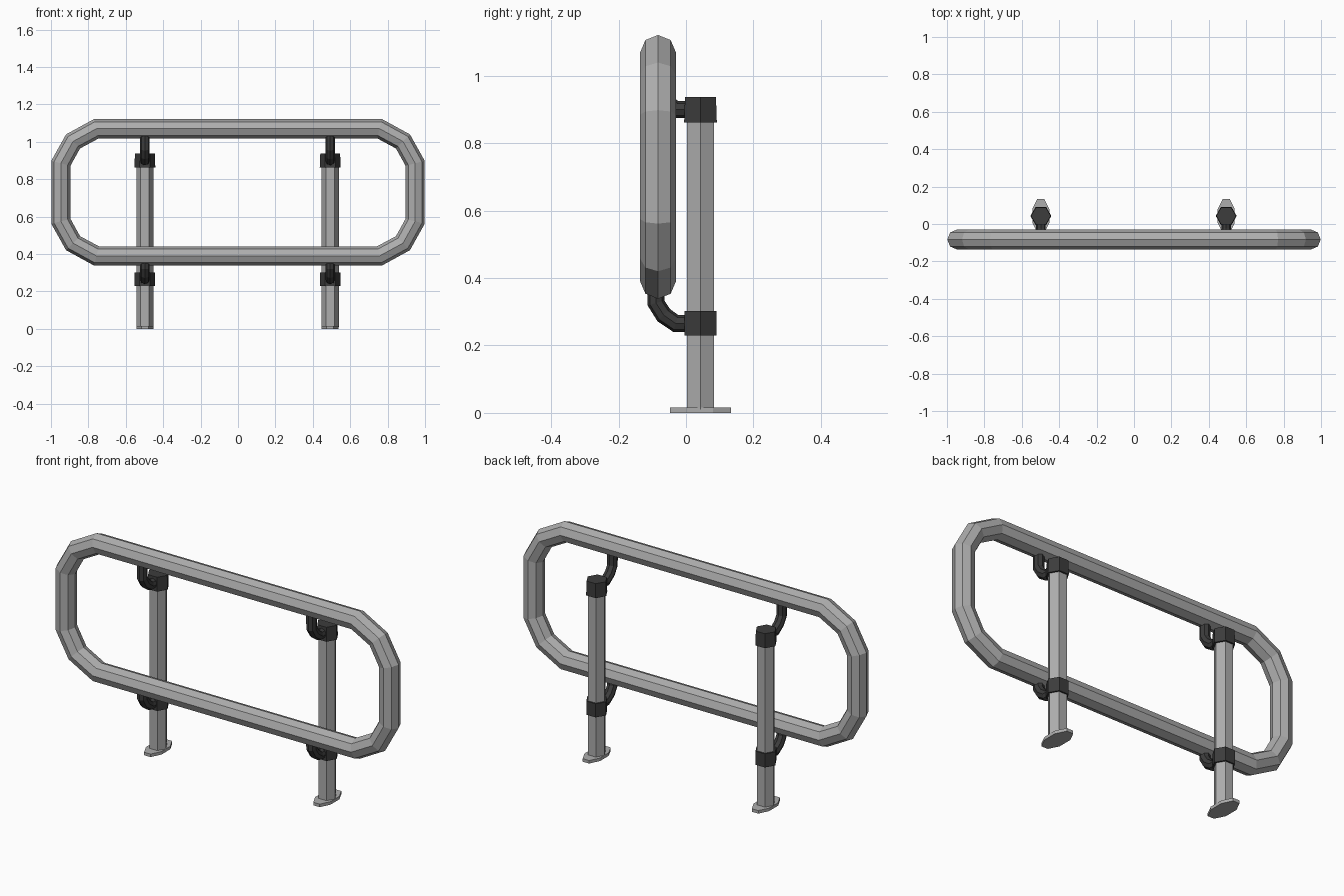
import bpy, bmesh, math
from mathutils import Vector

if "Cube" in bpy.data.objects:
    bpy.data.objects.remove(bpy.data.objects["Cube"])


def material(name, value):
    m = bpy.data.materials.new(name)
    m.diffuse_color = (value, value, value, 1)
    m.use_nodes = True
    m.node_tree.nodes["Principled BSDF"].inputs["Base Color"].default_value = m.diffuse_color
    return m


STEEL = material("galvanised steel", 0.42)
DARK = material("dark fitting", 0.045)


def finish(bm, name, mat):
    bmesh.ops.recalc_face_normals(bm, faces=bm.faces)
    me = bpy.data.meshes.new(name)
    bm.to_mesh(me)
    bm.free()
    me.materials.append(mat)
    ob = bpy.data.objects.new(name, me)
    bpy.context.collection.objects.link(ob)
    return ob


def sweep(name, path, plane_normal, radius, sides, mat, closed=False):
    """Faceted tube along a flat path."""
    bm = bmesh.new()
    pts, n = [Vector(p) for p in path], len(path)
    side = Vector(plane_normal)
    rings = []
    for i, p in enumerate(pts):
        a = pts[i - 1] if closed or i > 0 else p
        b = pts[(i + 1) % n] if closed or i < n - 1 else p
        d1, d2 = (p - a).normalized(), (b - p).normalized()
        out = (d1 + d2).normalized().cross(side)
        rings.append([bm.verts.new(p + radius * (math.cos(t) * out + math.sin(t) * side))
                      for t in (2 * math.pi * k / sides for k in range(sides))])
    for i in range(n if closed else n - 1):
        r, s = rings[i], rings[(i + 1) % n]
        for k in range(sides):
            j = (k + 1) % sides
            bm.faces.new((r[k], r[j], s[j], s[k]))
    if not closed:
        bm.faces.new(rings[0])
        bm.faces.new(rings[-1])
    return finish(bm, name, mat)


def prism(name, x, y, z0, z1, r0, r1, sides, mat, turn=0.0, stretch=1.0):
    """Upright prism with a vertex on +x unless turned."""
    bm = bmesh.new()
    rings = [[bm.verts.new((x + r * math.cos(t), y + stretch * r * math.sin(t), z))
              for t in (turn + 2 * math.pi * k / sides for k in range(sides))]
             for z, r in ((z0, r0), (z1, r1))]
    for k in range(sides):
        j = (k + 1) % sides
        bm.faces.new((rings[0][k], rings[0][j], rings[1][j], rings[1][k]))
    bm.faces.new(rings[0])
    bm.faces.new(rings[1])
    return finish(bm, name, mat)


# Rounded loop rail: one corner mirrored to four
MID_Z, RAIL_Y = 0.73, -0.083
corner = [(0.757, 0.34), (0.882, 0.272), (0.947, 0.155)]
loop = []
for sx, sz in ((1, 1), (1, -1), (-1, -1), (-1, 1)):
    part = corner if sx * sz > 0 else corner[::-1]
    loop += [(sx * x, RAIL_Y, MID_Z + sz * z) for x, z in part]
sweep("loop_rail", loop, (0, 1, 0), 0.053, 8, STEEL, closed=True)

POST_Y = 0.043
for label, x in (("left", -0.498), ("right", 0.493)):
    # Post and foot plate
    prism(label + "_post", x, POST_Y, 0.01, 0.9, 0.046, 0.046, 6, STEEL)
    prism(label + "_foot_plate", x, POST_Y, 0, 0.016, 0.049, 0.049, 8, STEEL,
          turn=math.pi / 8, stretch=2.0)
    # Collars
    prism(label + "_lower_collar", x, POST_Y, 0.23, 0.302, 0.055, 0.055, 6, DARK)
    prism(label + "_top_cap", x, POST_Y, 0.862, 0.937, 0.056, 0.053, 6, DARK)
    # Curved brackets from collar up to the rail
    for level, z, end in (("lower", 0.265, 0.10), ("upper", 0.9, 0.14)):
        hook = [(0.02, 0), (-0.03, 0), (-0.066, 0.025), (-0.089, 0.061), (-0.089, end)]
        sweep(f"{label}_{level}_bracket", [(x, y, z + h) for y, h in hook],
              (1, 0, 0), 0.026, 8, DARK)
